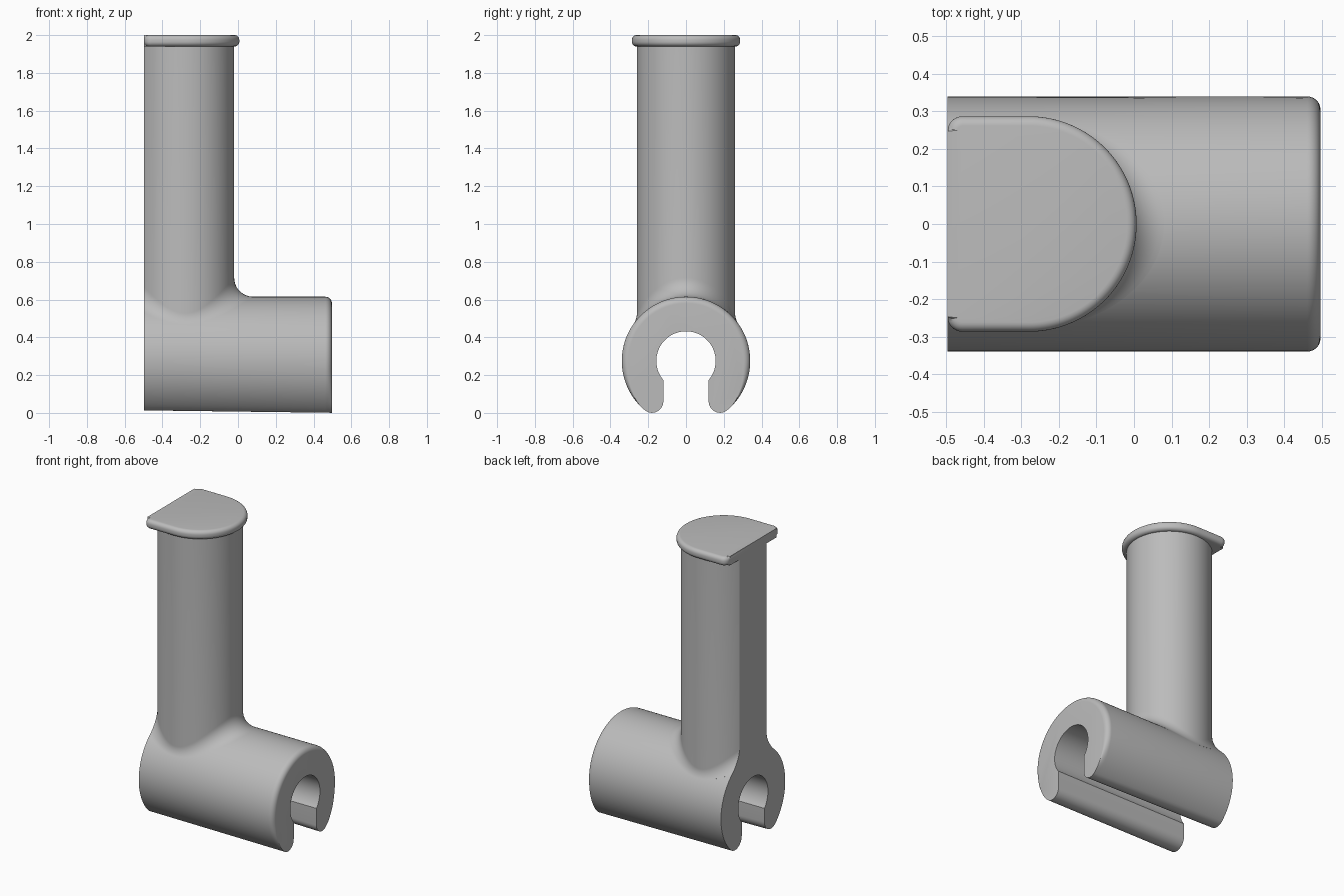
import bpy, bmesh
from math import sin, cos, pi, sqrt, atan2, radians
from mathutils import Vector

cube = bpy.data.objects.get("Cube")
if cube:
    bpy.data.objects.remove(cube)

grey = bpy.data.materials.new("plain grey")
grey.use_nodes = True
GREY = (0.5, 0.5, 0.5, 1)
grey.diffuse_color = GREY
grey.node_tree.nodes["Principled BSDF"].inputs["Base Color"].default_value = GREY

BACK, FRONT = -0.497, 0.497           # ends along x
AXIS, R, BORE, SLOT = 0.275, 0.34, 0.157, 0.12
POST_X, POST_R, FILLET = -0.28, 0.26, 0.1


def arc(cy, cz, r, a0, a1, n):
    return [(cy + r * cos(a0 + (a1 - a0) * i / n),
             cz + r * sin(a0 + (a1 - a0) * i / n)) for i in range(n + 1)]


def skin(bm, rings, caps=True):
    """Join closed rings of points with quads, optionally capping both ends."""
    rows = [[bm.verts.new(p) for p in ring] for ring in rings]
    n = len(rows[0])
    for a, b in zip(rows, rows[1:]):
        for i in range(n):
            j = (i + 1) % n
            bm.faces.new((a[i], a[j], b[j], b[i]))
    bm.faces.new(rows[0])
    if caps:
        bm.faces.new(rows[-1])


def finish(bm, name):
    bmesh.ops.recalc_face_normals(bm, faces=bm.faces)
    mesh = bpy.data.meshes.new(name)
    bm.to_mesh(mesh)
    bm.free()
    mesh.materials.append(grey)
    obj = bpy.data.objects.new(name, mesh)
    bpy.context.collection.objects.link(obj)
    bpy.ops.object.select_all(action='DESELECT')
    obj.select_set(True)
    bpy.context.view_layer.objects.active = obj
    bpy.ops.object.shade_smooth_by_angle(angle=radians(32))


# Slotted clip: C-shaped section with rounded tips, lofted along x
def clip_ring(x, inset):
    t = (x - BACK) / (FRONT - BACK)
    tip = 0.07 - 0.01 * t             # tip rounding tightens along the clip
    cy = SLOT + tip
    cz = AXIS - sqrt((R - tip) ** 2 - cy ** 2)
    a = atan2(cz - AXIS, cy)
    outer = []
    for y, z in arc(0, AXIS, R, pi / 2, a, 40):
        w = min(1, max(0, (z - 0.04) / 0.18))
        k = 1 - inset * w / R
        outer.append((y * k, AXIS + (z - AXIS) * k))
    tip_pts = arc(cy, cz, tip, a, -pi, 14)[1:]
    b = -atan2(sqrt(BORE ** 2 - SLOT ** 2), SLOT)
    half = outer + tip_pts + arc(0, AXIS, BORE, b, pi / 2, 28)
    mirrored = [(-y, z) for y, z in reversed(half[1:-1])]
    return [(x, y, z) for y, z in half + mirrored]


EDGE = 0.035
rings = [clip_ring(BACK, 0)]
for i in range(9):
    q = pi / 2 * i / 8
    rings.append(clip_ring(FRONT - EDGE + EDGE * sin(q), EDGE * (1 - cos(q))))
bm = bmesh.new()
skin(bm, rings)
finish(bm, "clip")

# Post: round column flowing into the clip through a rolling-ball fillet
SIDES, STEPS = 128, 12
columns = []
for i in range(SIDES):
    th = 2 * pi * i / SIDES
    out = Vector((cos(th), sin(th), 0))
    ball = Vector((POST_X, 0, 0)) + out * (POST_R + FILLET)
    ball.z = AXIS + sqrt((R + FILLET) ** 2 - ball.y ** 2)
    to_clip = Vector((0, -ball.y, AXIS - ball.z)).normalized()
    angle = (-out).angle(to_clip)
    col = [Vector((POST_X, 0, 1.96)) + out * POST_R]
    for s in range(STEPS + 1):
        u = s / STEPS
        d = (-out * sin((1 - u) * angle) + to_clip * sin(u * angle)) / sin(angle)
        col.append(ball + d * FILLET)
    col.append(col[-1] + to_clip * 0.03)
    columns.append(col)
bm = bmesh.new()
skin(bm, list(zip(*columns)), caps=False)

# Slice the post flat at the back and close the cut
cut = bmesh.ops.bisect_plane(bm, geom=bm.verts[:] + bm.edges[:] + bm.faces[:],
                             plane_co=(BACK, 0, 0), plane_no=(-1, 0, 0),
                             clear_outer=True)["geom_cut"]
edges = [e for e in cut if isinstance(e, bmesh.types.BMEdge)]
ends = [v for v in cut if isinstance(v, bmesh.types.BMVert)
        and sum(e in edges for e in v.link_edges) == 1]
if len(ends) == 2:
    edges.append(bm.edges.new(ends))
bmesh.ops.edgeloop_fill(bm, edges=edges)
finish(bm, "post")

# Flange: D-shaped plate with a rounded rim and a flat back
BOTTOM, TOP, HALF, CORNER, RIM = 1.94, 2.0, 0.287, 0.04, 0.025


def flange_ring(z, inset):
    h, c = HALF - inset, CORNER - inset
    half = arc(POST_X, 0, h, 0, pi / 2, 32)
    half += arc(BACK + CORNER, HALF - CORNER, c, pi / 2, pi, 8)[:-1]
    half.append((BACK, HALF - CORNER))
    return [(x, y, z) for x, y in half + [(x, -y) for x, y in reversed(half[1:])]]


lower, upper = [], []
for i in range(7):
    q = pi / 2 * i / 6
    inset = RIM * (1 - sin(q))
    lower.append(flange_ring(BOTTOM + RIM * (1 - cos(q)), inset))
    upper.append(flange_ring(TOP - RIM * (1 - cos(q)), inset))
bm = bmesh.new()
skin(bm, lower + upper[::-1])
finish(bm, "flange")
